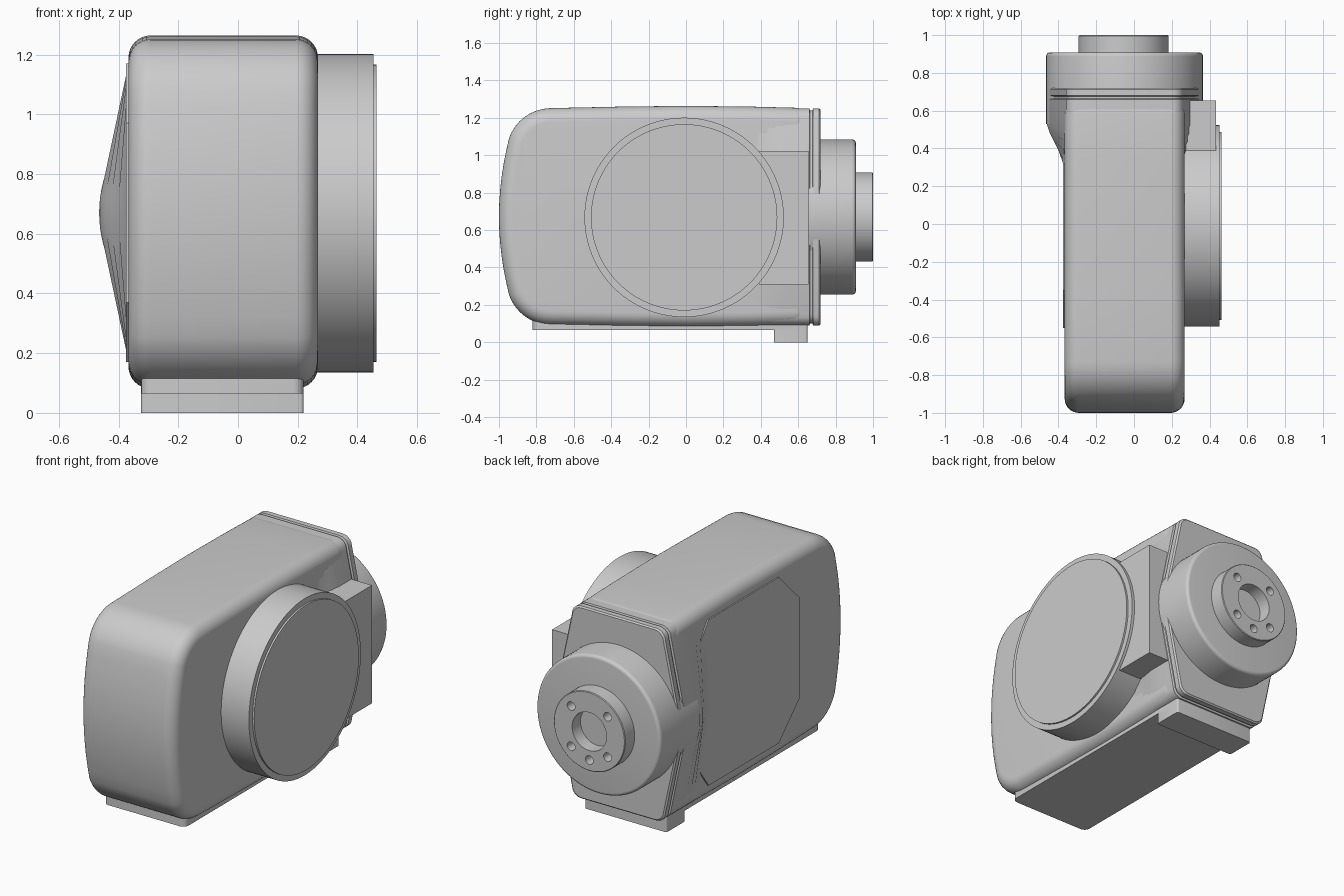
import bpy, bmesh, math
from mathutils import Vector

if "Cube" in bpy.data.objects:
    bpy.data.objects.remove(bpy.data.objects["Cube"], do_unlink=True)

grey = bpy.data.materials.new("plain grey")
grey.use_nodes = True
colour = (0.6, 0.6, 0.6, 1)
grey.diffuse_color = colour
grey.node_tree.nodes["Principled BSDF"].inputs["Base Color"].default_value = colour

CX, CZ = -0.05, 0.67      # axis of the body and of the rear shaft


def loft(name, rings, bevel=0, segments=6, angle=30):
    """Skin a list of equal-length rings, cap both ends, optionally bevel."""
    bm = bmesh.new()
    loops = [[bm.verts.new(p) for p in ring] for ring in rings]
    n = len(loops[0])
    for a, b in zip(loops, loops[1:]):
        for i in range(n):
            j = (i + 1) % n
            bm.faces.new((a[i], a[j], b[j], b[i]))
    bm.faces.new(loops[0])
    bm.faces.new(loops[-1])
    bmesh.ops.recalc_face_normals(bm, faces=bm.faces)
    mesh = bpy.data.meshes.new(name)
    bm.to_mesh(mesh)
    bm.free()
    obj = bpy.data.objects.new(name, mesh)
    bpy.context.collection.objects.link(obj)
    mesh.materials.append(grey)
    bpy.ops.object.select_all(action='DESELECT')
    obj.select_set(True)
    bpy.context.view_layer.objects.active = obj
    if bevel:
        mod = obj.modifiers.new("Bevel", 'BEVEL')
        mod.width, mod.segments = bevel, segments
        mod.limit_method, mod.angle_limit = 'ANGLE', math.radians(50)
        bpy.ops.object.modifier_apply(modifier=mod.name)
    bpy.ops.object.shade_smooth_by_angle(angle=math.radians(angle))
    return obj


def lathe(name, profile, centre, axis, sides=96):
    """Turn (radius, position) pairs about the x or y axis."""
    rings = []
    for r, h in profile:
        ring = []
        for i in range(sides):
            t = 2 * math.pi * i / sides
            u, z = r * math.cos(t), r * math.sin(t) + centre[1]
            ring.append((h, centre[0] + u, z) if axis == 'x' else (centre[0] + u, h, z))
        rings.append(ring)
    return loft(name, rings)


def box(name, x, y, z, bevel=0):
    ring = [(x[0], y[0]), (x[1], y[0]), (x[1], y[1]), (x[0], y[1])]
    return loft(name, [[(a, b, h) for a, b in ring] for h in z], bevel, 3)


# Main body: side outline with rounded front corners and a bowed nose
mid = 0.6725
upper = [(0.66, 1.252), (0.35, 1.26), (0, 1.264), (-0.35, 1.26)]
for i in range(9):
    t = math.radians(92 + 68 * i / 8)
    upper.append((-0.72 + 0.24 * math.cos(t), 1.012 + 0.24 * math.sin(t)))
for i in range(1, 7):
    k = 1 - i / 6
    upper.append((-1 + 0.055 * k * k, mid + 0.42 * k))
outline = upper + [(y, 2 * mid - z) for y, z in reversed(upper[:-1])]
loft("body", [[(x, y, z) for y, z in outline] for x in (-0.367, 0.268)], 0.075, 8)


# Rear block: six-sided section that flares out of the body sides
def rear_section(y, w_mid, shrink=0.0):
    w, h, r = 0.312 - shrink, 0.58 - shrink, 0.06
    quarter = [(w_mid - shrink, 0.05)]
    for i in range(6):
        t = math.pi / 2 * i / 5
        quarter.append((w - r + r * math.cos(t), h - r + r * math.sin(t)))
    half = quarter + [(-a, b) for a, b in reversed(quarter)]
    full = half + [(-a, -b) for a, b in half]
    return [(CX + a, y, CZ + b) for a, b in full]


loft("rear_block", [rear_section(*s) for s in (
    (0.24, 0.31), (0.32, 0.325), (0.39, 0.35), (0.44, 0.375), (0.48, 0.395),
    (0.53, 0.412), (0.66, 0.412), (0.664, 0.412, 0.01), (0.676, 0.412, 0.01),
    (0.68, 0.412), (0.712, 0.412), (0.72, 0.412, 0.008))])

# Round rear housing with a rolled rim
rim = [(0.395 + 0.02 * math.cos(math.pi / 2 * i / 5),
        0.888 + 0.02 * math.sin(math.pi / 2 * i / 5)) for i in range(6)]
lathe("rear_housing", [(0.415, 0.53)] + rim, (CX, CZ), 'y')

# Output hub with a centre bore and five bolt holes
hub = lathe("output_hub", [(0.238, 0.85), (0.238, 0.996), (0.234, 1.0)], (CX - 0.005, CZ), 'y')
cutters = [lathe("bore_cutter", [(0.115, 0.92), (0.115, 1.1)], (CX - 0.005, CZ), 'y', 48)]
for degrees in (45, 135, 225, 270, 315):
    t = math.radians(degrees)
    spot = (CX - 0.005 + 0.172 * math.cos(t), CZ + 0.172 * math.sin(t))
    cutters.append(lathe("bolt_cutter", [(0.026, 0.93), (0.026, 1.1)], spot, 'y', 24))
bpy.ops.object.select_all(action='DESELECT')
hub.select_set(True)
bpy.context.view_layer.objects.active = hub
for cutter in cutters:
    cutter.hide_render = True
    mod = hub.modifiers.new("Hole", 'BOOLEAN')
    mod.operation, mod.solver, mod.object = 'DIFFERENCE', 'EXACT', cutter
    bpy.ops.object.modifier_apply(modifier=mod.name)
    bpy.data.objects.remove(cutter, do_unlink=True)
bpy.ops.object.shade_smooth_by_angle(angle=math.radians(30))

# Large side drum with a slightly raised cover
lathe("side_drum", [(0.533, 0.2), (0.533, 0.453)], (-0.01, 0.668), 'x', 128)
lathe("drum_cover", [(0.498, 0.44), (0.498, 0.464)], (-0.01, 0.668), 'x', 128)

# Connector block between the drum and the rear block
box("connector_block", (0.2, 0.435), (0.39, 0.655), (0.31, 1.022))

# Thin chamfered panel on the opposite side
corners = [(-0.35, 1.17), (0.32, 1.17), (0.4, 1.06), (0.4, 0.28),
           (0.32, 0.17), (-0.35, 0.17), (-0.55, 0.37), (-0.55, 0.97)]
loft("side_panel", [[(x, y, z) for y, z in corners] for x in (-0.36, -0.375)])

# Base plate and rear foot
def plate(name, y, z, r=0.035):
    x = (-0.325, 0.22)
    ring = []
    for cx, cy, start in ((x[1] - r, y[1] - r, 0), (x[0] + r, y[1] - r, 90),
                          (x[0] + r, y[0] + r, 180), (x[1] - r, y[0] + r, 270)):
        for i in range(5):
            t = math.radians(start + 22.5 * i)
            ring.append((cx + r * math.cos(t), cy + r * math.sin(t)))
    loft(name, [[(a, b, h) for a, b in ring] for h in z])


plate("base_plate", (-0.82, 0.65), (0.065, 0.14))
plate("rear_foot", (0.47, 0.65), (0.0, 0.1), 0.012)
